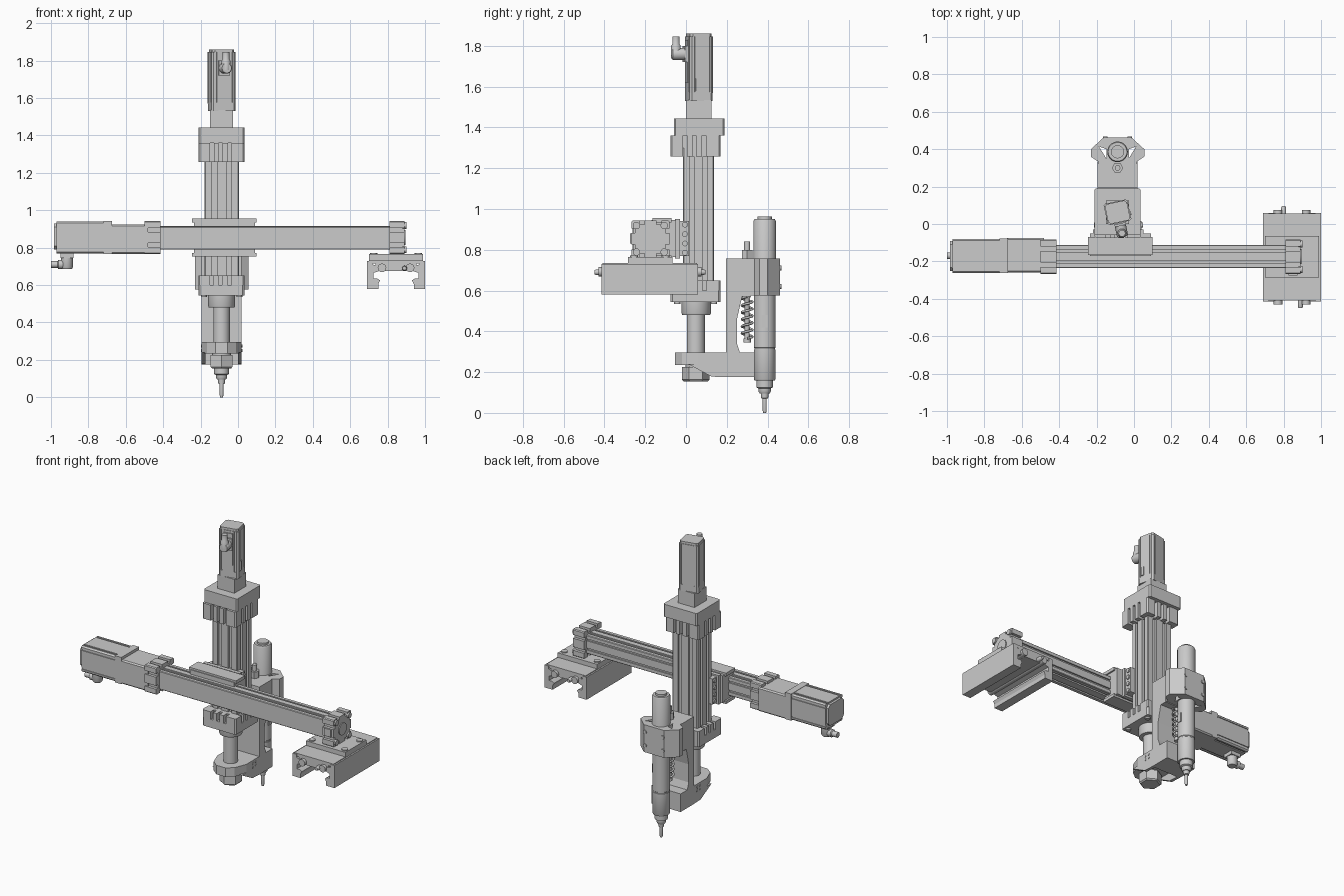
import bpy, bmesh, math
from mathutils import Matrix, Vector

if "Cube" in bpy.data.objects:
    bpy.data.objects.remove(bpy.data.objects["Cube"])

ORDER = {'x': lambda u, v, t: (t, u, v), 'y': lambda u, v, t: (u, t, v), 'z': lambda u, v, t: (u, v, t)}
round_parts = []


def finish(name, bm):
    bmesh.ops.recalc_face_normals(bm, faces=bm.faces)
    me = bpy.data.meshes.new(name)
    bm.to_mesh(me)
    bm.free()
    ob = bpy.data.objects.new(name, me)
    bpy.context.collection.objects.link(ob)
    return ob


def prism(name, pts, axis, a, b):
    """Extrude a flat profile along an axis from a to b."""
    bm = bmesh.new()
    lo, hi = ([bm.verts.new(ORDER[axis](u, v, t)) for u, v in pts] for t in (a, b))
    bm.faces.new(lo)
    bm.faces.new(hi)
    n = len(pts)
    for i in range(n):
        j = (i + 1) % n
        bm.faces.new((lo[i], lo[j], hi[j], hi[i]))
    return finish(name, bm)


def rect(u0, u1, v0, v1, c=0.0):
    if c == 0:
        return [(u0, v0), (u1, v0), (u1, v1), (u0, v1)]
    return [(u0 + c, v0), (u1 - c, v0), (u1, v0 + c), (u1, v1 - c),
            (u1 - c, v1), (u0 + c, v1), (u0, v1 - c), (u0, v0 + c)]


def box(name, x0, x1, y0, y1, z0, z1):
    return prism(name, rect(x0, x1, y0, y1), 'z', z0, z1)


def lathe(name, axis, cu, cv, steps, n=32, phase=0.0):
    """Stack of rings (position, radius) along an axis."""
    bm = bmesh.new()
    rings = [[bm.verts.new(ORDER[axis](cu + r * math.cos(phase + k * math.tau / n),
                                       cv + r * math.sin(phase + k * math.tau / n), t))
              for k in range(n)] for t, r in steps]
    bm.faces.new(rings[0])
    bm.faces.new(rings[-1])
    for p, q in zip(rings, rings[1:]):
        for k in range(n):
            j = (k + 1) % n
            bm.faces.new((p[k], p[j], q[j], q[k]))
    ob = finish(name, bm)
    if n > 6:
        round_parts.append(ob)
    return ob


def grooved(u0, u1, v0, v1, at=(-.42, .42), w=.1, d=.15, c=.06, sides=(0, 1, 2, 3)):
    """Chamfered rectangle with slots cut into the chosen sides."""
    pts = []
    for k in range(4):
        side = [(-1 + c, 0)]
        if k in sides:
            for g in at:
                side += [(g - w, 0), (g - w, d), (g + w, d), (g + w, 0)]
        side.append((1 - c, 0))
        for t, e in side:
            p = (t, -1 + e)
            for _ in range(k):
                p = (-p[1], p[0])
            pts.append(((u0 + u1) / 2 + p[0] * (u1 - u0) / 2, (v0 + v1) / 2 + p[1] * (v1 - v0) / 2))
    return pts


CX, CY, SY = -.088, .055, .386   # lift axis x, y and spindle y

# Lift cylinder: body, end blocks with ribbed skirts
prism('lift_body', grooved(-.18, .005, -.015, .137, w=.14, d=.18), 'z', .6, 1.3)
prism('lift_top_block', rect(-.212, .035, -.06, .19, .008), 'z', 1.36, 1.443)
prism('lift_top_skirt', grooved(-.21, .035, -.075, .168, at=(-.42, -.05, .35), w=.08, d=.3), 'z', 1.257, 1.36)
prism('lift_bottom_block', rect(-.212, .035, -.075, .17, .01), 'z', .545, .6)
prism('lift_bottom_skirt', grooved(-.212, .035, -.075, .17, at=(-.42, -.05, .35), w=.08, d=.3), 'z', .6, .65)
for i, (sx, sy) in enumerate([(-1, -1), (-1, 1), (1, -1), (1, 1)]):
    lathe(f'lift_tie_screw_{i}', 'z', CX + sx * .095, .047 + sy * .09, [(.535, .016), (.56, .016)], 12)
lathe('rod_collar', 'z', CX, .05, [(.48, .068), (.49, .072), (.56, .072)])
lathe('piston_rod', 'z', CX, .048, [(.2, .044), (.5, .044)])
lathe('rod_nut', 'z', CX, .048, [(.155, .06), (.163, .068), (.225, .068)], 6, math.pi / 2)
lathe('rod_nut_washer', 'z', CX, .048, [(.22, .05), (.24, .05)])

# Lift motor, turned slightly about the lift axis
box('lift_motor_neck', -.15, -.027, 0, .125, 1.44, 1.535)
turned = [
    prism('lift_motor_body', grooved(-.065, .065, -.058, .058, at=(-.65, .65), w=.07, d=.07, c=.15), 'z', 1.57, 1.845),
    prism('lift_motor_top', rect(-.06, .06, -.054, .054, .012), 'z', 1.84, 1.86),
    prism('lift_motor_flange', rect(-.065, .065, -.058, .058, .01), 'z', 1.53, 1.575),
    box('lift_motor_front_panel', -.03, .03, -.064, -.05, 1.62, 1.83),
    box('lift_motor_side_socket', .05, .07, -.03, -.01, 1.58, 1.64),
    box('lift_plug_base', -.03, .03, -.075, -.055, 1.72, 1.8),
    lathe('lift_plug_elbow', 'y', 0, 1.76, [(-.135, .026), (-.125, .03), (-.07, .03)], 16),
    lathe('lift_plug_cable', 'z', 0, -.115, [(1.75, .024), (1.8, .024), (1.81, .018), (1.845, .018)], 16),
]
for ob in turned:
    ob.data.transform(Matrix.Translation(Vector((CX, .063, 0))) @ Matrix.Rotation(math.radians(12), 4, 'Z'))

# Cross beam with end caps
prism('beam', grooved(-.235, -.112, .79, .912, at=(-.5, .5), w=.1, d=.15, sides=(0, 1, 2)), 'x', -.45, .85)
box('beam_top_strip', -.42, .81, -.19, -.155, .908, .916)
for name, a, b in (('left', -.5, -.415), ('right', .81, .89)):
    prism(f'beam_cap_{name}', grooved(-.268, -.082, .765, .943, at=(-.45, .45), w=.13, d=.2), 'x', a, b)
for i, (sy, sz) in enumerate([(-1, -1), (-1, 1), (1, -1), (1, 1)]):
    lathe(f'beam_cap_screw_{i}', 'x', -.175 + sy * .068, .854 + sz * .065, [(.88, .018), (.9, .018)], 12)
lathe('beam_cap_centre', 'x', -.175, .854, [(.88, .04), (.896, .04)], 24)
box('beam_front_lug', .825, .875, -.275, -.26, .83, .88)

# Beam drive: gear housing, motor and plug
prism('beam_drive_housing', rect(-.26, -.075, .765, .925, .008), 'x', -.68, -.48)
prism('beam_motor', grooved(-.262, -.08, .768, .941, at=(-.72, .72), w=.06, d=.06, c=.1), 'x', -.97, -.68)
prism('beam_motor_end', rect(-.252, -.09, .79, .93, .02), 'x', -.985, -.96)
box('beam_motor_flange', -.72, -.675, -.263, -.077, .765, .943)
box('beam_plug_base', -.95, -.88, -.205, -.135, .745, .78)
lathe('beam_plug_body', 'z', -.915, -.17, [(.685, .026), (.695, .032), (.75, .032)], 16)
lathe('beam_plug_cable', 'x', -.17, .71, [(-1.0, .018), (-.965, .018), (-.96, .025), (-.9, .025)], 16)

# Carriage on the beam and bracket to the lift
box('carriage_block', -.235, .09, -.17, -.05, .765, .945)
for name, z0, z1 in (('top', .935, .957), ('bottom', .752, .772)):
    box(f'carriage_{name}_flap', -.245, .1, -.165, -.07, z0, z1)
box('carriage_back_plate', -.22, .05, -.055, -.03, .757, .95)
box('lift_mount', -.205, .04, -.035, .015, .77, .94)
for i in range(4):
    for j, x in enumerate((-.205, .04)):
        lathe(f'mount_screw_{i}_{j}', 'x', -.005, .785 + i * .046, [(x - .008, .014), (x + .008, .014)], 12)

# Support guide under the beam's right end
GX = .845
leg = [(.155, .73), (.155, .58), (.095, .58), (.095, .605), (.085, .625), (.1, .635),
       (.12, .635), (.12, .665), (.09, .675), (.09, .7), (.125, .71), (.125, .73)]
for name, s in (('left', -1), ('right', 1)):
    prism(f'guide_rail_{name}', [(GX + s * u, v) for u, v in leg], 'y', -.415, .06)
    lathe(f'guide_rod_{name}', 'y', GX + s * .075, .692, [(-.43, .014), (-.43, .023), (.075, .023)], 16)
    for j, y in enumerate((-.255, -.1)):
        lathe(f'guide_screw_{name}_{j}', 'z', GX + s * .12, y, [(.74, .02), (.772, .02)], 16)
box('guide_bed', .735, .955, -.41, .055, .675, .73)
box('guide_cover', .7, .99, -.41, .055, .715, .735)
box('guide_plate', .7, .99, -.285, -.065, .73, .765)
lathe('guide_air_fitting_front', 'y', .89, .69, [(-.45, .01), (-.44, .014), (-.4, .014)], 12)
lathe('guide_air_fitting_back', 'y', .8, .69, [(.04, .014), (.085, .014), (.095, .01)], 12)

# Tool bracket: rod plate, ribs, column with foot
prism('rod_plate', [(-.195, .2), (-.195, .06), (-.165, -.02), (-.12, -.055),
                    (-.055, -.055), (-.01, -.02), (.02, .06), (.02, .2)], 'z', .235, .295)
for name, x in (('left', -.195), ('right', 0)):
    prism(f'rod_plate_rib_{name}', [(.01, .24), (.125, .178), (.2, .175), (.2, .24)], 'x', x, x + .02)
    for j in range(4):
        lathe(f'rib_screw_{name}_{j}', 'x', .13 + .03 * (j % 2), .25 + .025 * (j // 2),
              [(x - .003, .008), (x + .023, .008)], 10)
prism('tool_column', [(.195, .175), (.335, .175), (.335, .295), (.265, .295), (.25, .34), (.25, .46),
                      (.275, .57), (.32, .57), (.32, .757), (.195, .757)], 'x', -.195, .02)

# Spindle clamp with two corner openings
half = [(.105, .31), (.105, .335), (.143, .36), (.143, .4), (.075, .462)]
clamp = prism('spindle_clamp', [(CX + u, v) for u, v in half] + [(CX - u, v) for u, v in half[::-1]], 'z', .575, .757)
for name, s in (('left', -1), ('right', 1)):
    cut = prism(f'clamp_cutter_{name}', [(CX + s * u, v) for u, v in ((.1, .415), (.06, .4), (.06, .35))], 'z', .5, .8)
    cut.hide_render = cut.hide_viewport = True
    mod = clamp.modifiers.new('opening', 'BOOLEAN')
    mod.object, mod.solver = cut, 'EXACT'
    for j, z in enumerate((.62, .71)):
        lathe(f'clamp_screw_{name}_{j}', 'y', CX + s * .065, z, [(.45, .012), (.468, .012)], 12)

# Spindle
lathe('spindle', 'z', CX, SY, [(.16, .05), (.165, .053), (.31, .053), (.312, .051), (.318, .051), (.32, .053),
                               (.575, .053), (.577, .055), (.94, .055), (.95, .05), (.95, .035), (.963, .035)])
lathe('spindle_nose', 'z', CX, SY, [(.095, .024), (.105, .03), (.12, .03), (.125, .04), (.165, .04)])
lathe('spindle_bit', 'z', CX, SY, [(0, .007), (.01, .01), (.07, .01), (.072, .017), (.1, .02)], 16)
box('spindle_side_label_plate', -.04, -.031, .37, .4, .42, .48)

# Return spring and its guide pin
lathe('spring_pin', 'z', CX, .3, [(.345, .018), (.365, .018), (.365, .012), (.56, .012), (.575, .02),
                                  (.8, .02), (.8, .015), (.84, .015)], 16)
lathe('spring_pin_nut', 'z', CX, .3, [(.755, .03), (.8, .03)], 6)
cu = bpy.data.curves.new('return_spring', 'CURVE')
cu.dimensions, cu.bevel_depth, cu.bevel_resolution = '3D', .006, 1
sp = cu.splines.new('POLY')
N = 97
sp.points.add(N - 1)
for i, p in enumerate(sp.points):
    a = math.tau * 6 * i / (N - 1)
    p.co = (CX + .026 * math.cos(a), .3 + .026 * math.sin(a), .365 + .205 * i / (N - 1), 1)
bpy.context.collection.objects.link(bpy.data.objects.new('return_spring', cu))

# Smooth the turned parts
bpy.ops.object.select_all(action='DESELECT')
for ob in round_parts:
    ob.select_set(True)
bpy.context.view_layer.objects.active = round_parts[0]
bpy.ops.object.shade_smooth_by_angle(angle=math.radians(35))
